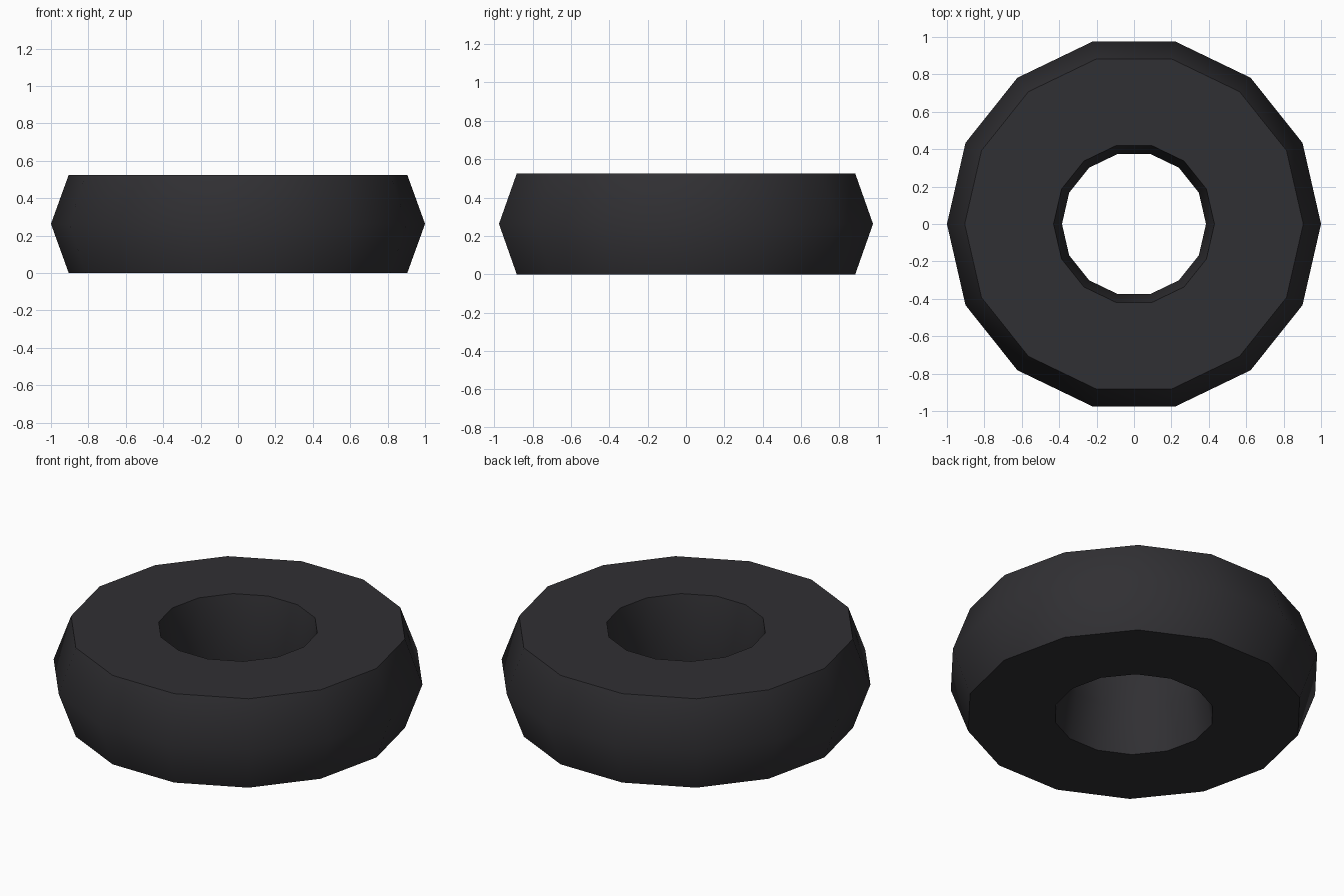
import bpy, math

if "Cube" in bpy.data.objects:
    bpy.data.objects.remove(bpy.data.objects["Cube"])

SIDES = 14
HEIGHT = 0.525
# tyre cross-section (radius, z), counter-clockwise
profile = [(0.43, 0), (0.905, 0), (1.0, HEIGHT / 2),
           (0.905, HEIGHT), (0.43, HEIGHT), (0.385, HEIGHT / 2)]
n = len(profile)

# revolve the cross-section around z
verts, faces = [], []
for i in range(SIDES):
    a = 2 * math.pi * i / SIDES
    verts += [(r * math.cos(a), r * math.sin(a), z) for r, z in profile]
    j = (i + 1) % SIDES
    for k in range(n):
        m = (k + 1) % n
        faces.append((i * n + k, j * n + k, j * n + m, i * n + m))

mesh = bpy.data.meshes.new("tyre")
mesh.from_pydata(verts, [], faces)
mesh.update()
tyre = bpy.data.objects.new("tyre", mesh)
bpy.context.collection.objects.link(tyre)

# dark rubber
rubber = bpy.data.materials.new("rubber")
rubber.diffuse_color = (0.03, 0.029, 0.033, 1)
rubber.use_nodes = True
rubber.node_tree.nodes["Principled BSDF"].inputs["Base Color"].default_value = rubber.diffuse_color
mesh.materials.append(rubber)

# smooth tread and bore, sharp rims
bpy.context.view_layer.objects.active = tyre
tyre.select_set(True)
bpy.ops.object.shade_smooth_by_angle(angle=math.radians(50))
